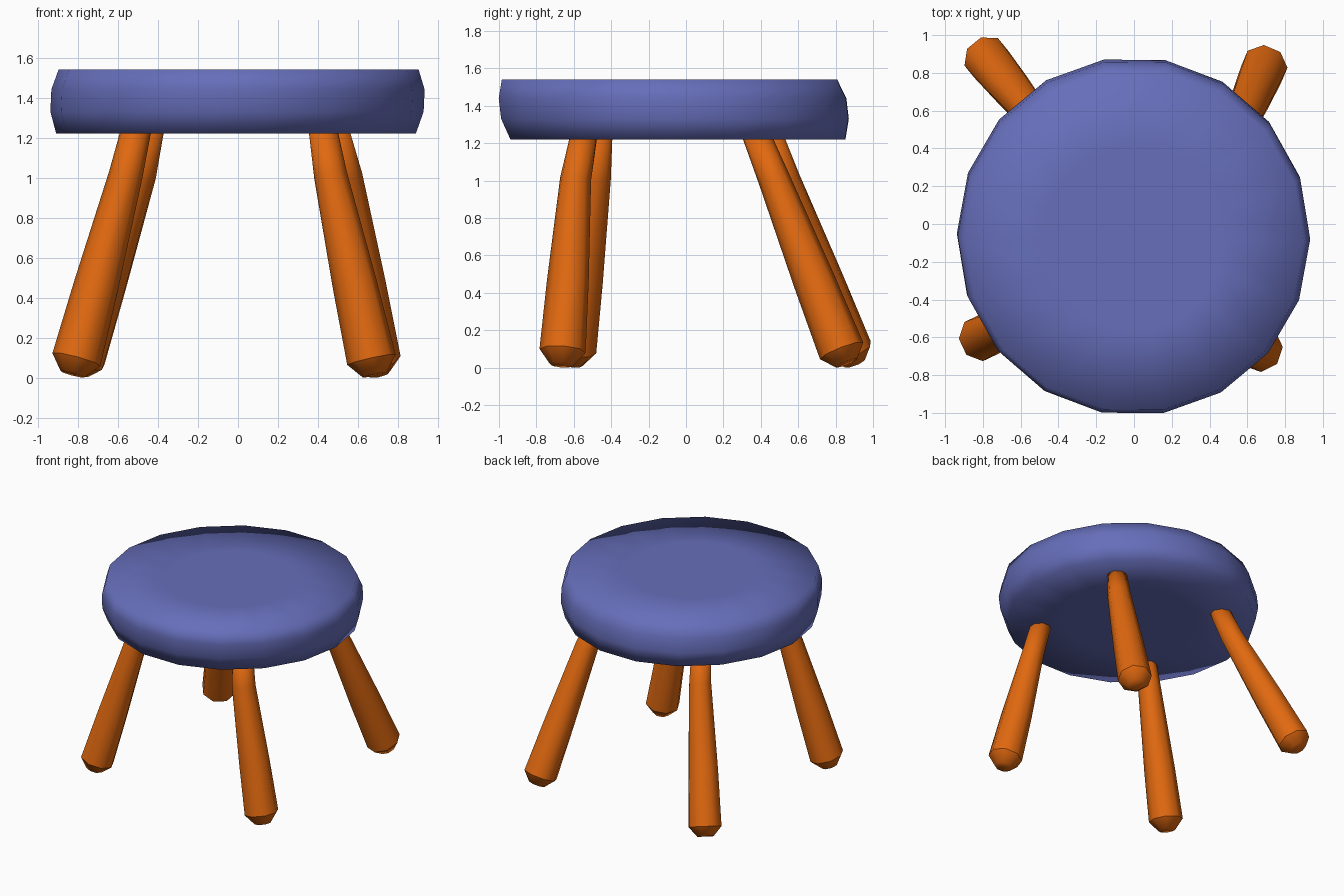
import bpy, bmesh, math
from mathutils import Vector

if "Cube" in bpy.data.objects:
    bpy.data.objects.remove(bpy.data.objects["Cube"])


def material(name, rgb):
    m = bpy.data.materials.new(name)
    m.diffuse_color = (*rgb, 1)
    m.use_nodes = True
    m.node_tree.nodes["Principled BSDF"].inputs["Base Color"].default_value = m.diffuse_color
    return m


BLUE = material("slate blue", (0.133, 0.156, 0.49))
ORANGE = material("orange", (0.75, 0.14, 0.005))


def loft(name, rings, mat, sharp=()):
    """Skin rings of points into a closed, smooth solid; the listed rings get sharp edges."""
    bm = bmesh.new()
    loops = [[bm.verts.new(p) for p in ring] for ring in rings]
    n = len(loops[0])
    for a, b in zip(loops, loops[1:]):
        for i in range(n):
            j = (i + 1) % n
            bm.faces.new((a[i], a[j], b[j], b[i]))
    bm.faces.new(loops[0][::-1])
    bm.faces.new(loops[-1])
    bmesh.ops.recalc_face_normals(bm, faces=bm.faces)
    for f in bm.faces:
        f.smooth = True
    for k in sharp:
        for i in range(n):
            bm.edges.get((loops[k][i], loops[k][(i + 1) % n])).smooth = False
    mesh = bpy.data.meshes.new(name)
    bm.to_mesh(mesh)
    bm.free()
    mesh.materials.append(mat)
    ob = bpy.data.objects.new(name, mesh)
    bpy.context.collection.objects.link(ob)
    return ob


# Seat: 18-sided cushion, slightly sheared: (centre x, centre y, z, radius)
SEAT = [(-0.01, -0.043, 1.22, 0.48), (-0.01, -0.043, 1.22, 0.899),
        (-0.005, -0.059, 1.33, 0.933), (0.0, -0.072, 1.44, 0.933),
        (0.003, -0.088, 1.54, 0.90), (0.003, -0.088, 1.54, 0.48)]
rings = []
for cx, cy, z, r in SEAT:
    angles = [math.radians(20 * i - 0.5) for i in range(18)]
    rings.append([(cx + r * math.cos(a), cy + 1.01 * r * math.sin(a), z) for a in angles])
loft("seat", rings, BLUE)


# Legs: splayed, slightly bent and thicker toward the chamfered foot
def leg(name, top, knee, foot):
    top, knee, foot = Vector((*top, 1.22)), Vector((*knee, 1.01)), Vector((*foot, 0.09))
    axis = (knee - foot).normalized()
    upper = (top - knee).normalized()
    tilt = math.hypot(axis.x, axis.y)
    tip_r = 0.062
    tip = foot - axis * ((0.09 - tip_r * tilt) / axis.z)   # lowest point rests on z = 0
    stations = [(tip, tip_r, axis), (foot, 0.124, axis),
                (foot.lerp(knee, 0.4), 0.112, axis),
                (knee, 0.085, (axis + upper).normalized()),
                (top + upper * 0.05, 0.074, upper)]
    rings = []
    for c, r, d in stations:
        out = Vector((d.x, d.y, 0)).normalized()
        u = (out - d * out.dot(d)).normalized()
        v = d.cross(u)
        rings.append([c + r * (u * math.cos(a) + v * math.sin(a))
                      for a in (math.tau * (i + 0.5) / 8 for i in range(8))])
    loft(name, rings, ORANGE, sharp=(1,))


leg("front_left_leg", (-0.513, -0.47), (-0.562, -0.487), (-0.808, -0.603))
leg("front_right_leg", (0.428, -0.55), (0.463, -0.59), (0.667, -0.66))
leg("back_left_leg", (-0.448, 0.45), (-0.492, 0.525), (-0.782, 0.878))
leg("back_right_leg", (0.485, 0.385), (0.537, 0.47), (0.69, 0.832))
